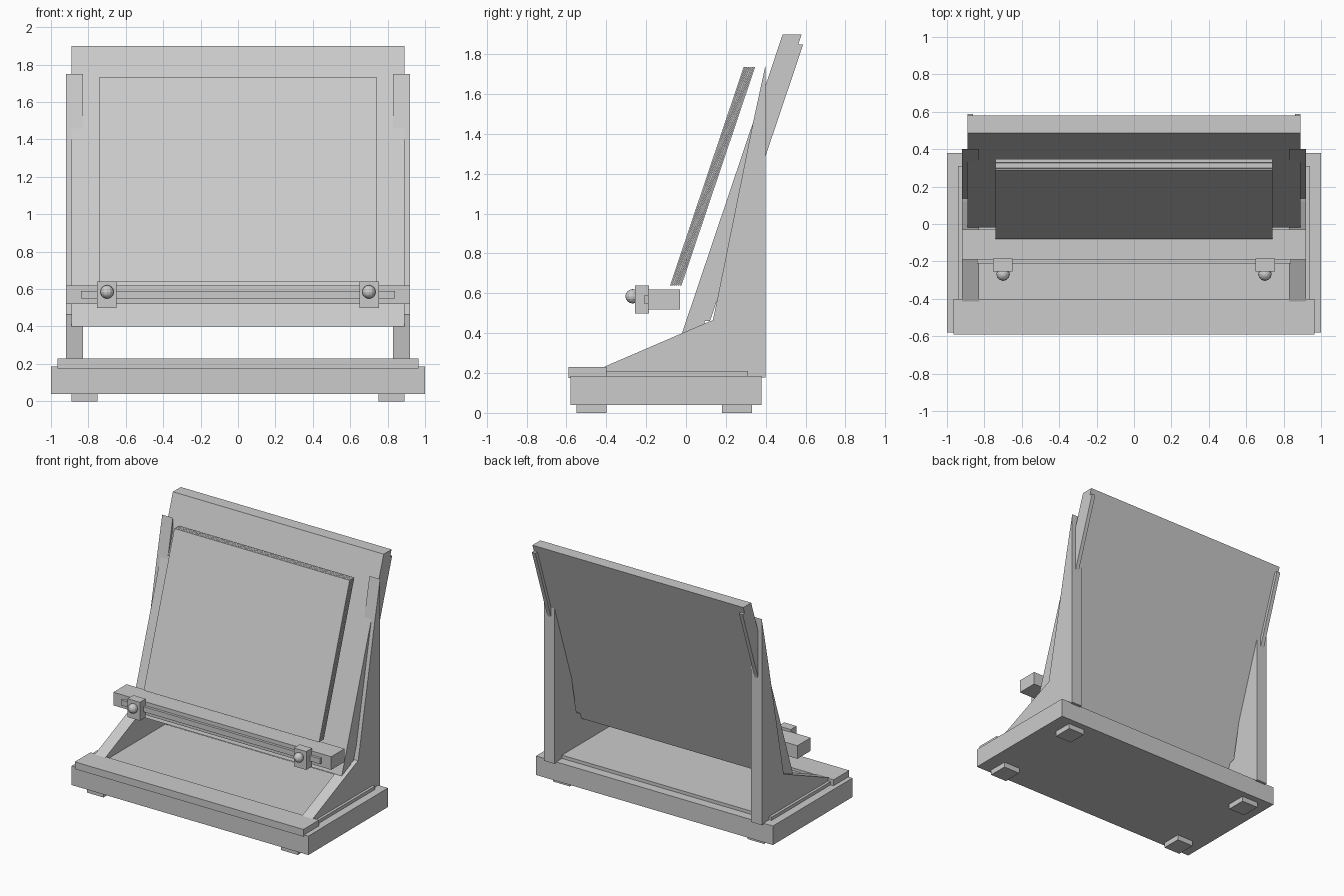
import bpy, bmesh
from mathutils import Vector

cube = bpy.data.objects.get("Cube")
if cube:
    bpy.data.objects.remove(cube)

# Single light grey finish
grey = bpy.data.materials.new("light_grey")
grey.use_nodes = True
colour = (0.6, 0.6, 0.6, 1)
grey.diffuse_color = colour
grey.node_tree.nodes["Principled BSDF"].inputs["Base Color"].default_value = colour


def finish(name, bm):
    bmesh.ops.recalc_face_normals(bm, faces=bm.faces)
    mesh = bpy.data.meshes.new(name)
    bm.to_mesh(mesh)
    bm.free()
    mesh.materials.append(grey)
    obj = bpy.data.objects.new(name, mesh)
    bpy.context.collection.objects.link(obj)
    return obj


def prism(name, x0, x1, profile):
    """Extrude a (y, z) side profile from x0 to x1."""
    bm = bmesh.new()
    face = bm.faces.new([bm.verts.new((x0, y, z)) for y, z in profile])
    out = bmesh.ops.extrude_face_region(bm, geom=[face])
    verts = [v for v in out["geom"] if isinstance(v, bmesh.types.BMVert)]
    bmesh.ops.translate(bm, verts=verts, vec=Vector((x1 - x0, 0, 0)))
    return finish(name, bm)


def box(name, x0, x1, y0, y1, z0, z1):
    return prism(name, x0, x1, [(y0, z0), (y1, z0), (y1, z1), (y0, z1)])


def leaning(name, x0, x1, y0, z0, z1, depth):
    """Slab with level ends, leaning back at the easel angle."""
    y1 = y0 + (z1 - z0) * LEAN
    return prism(name, x0, x1, [(y0, z0), (y0 + depth, z0), (y1 + depth, z1), (y1, z1)])


LEAN = 0.337

# Base, floor plate and front lip
box("base", -1, 1, -0.58, 0.38, 0.04, 0.185)
box("floor_plate", -0.94, 0.94, -0.42, 0.31, 0.18, 0.21)
box("front_lip", -0.965, 0.965, -0.59, -0.40, 0.175, 0.23)

# Leaning back board and the stack of sheets in front of it
leaning("back_board", -0.89, 0.89, -0.02, 0.40, 1.90, 0.095)
for i in range(6):
    leaning(f"sheet_{i + 1}", -0.74, 0.74, -0.08 + i * 0.0098, 0.64, 1.735, 0.0085)

# Ledge with its sliding rail
box("ledge", -0.92, 0.92, -0.19, -0.03, 0.52, 0.62)
box("ledge_rail", -0.84, 0.84, -0.21, -0.185, 0.55, 0.59)

support = [(-0.43, 0.2), (-0.43, 0.223), (0.12, 0.46), (0.135, 0.465),
           (0.155, 0.56), (0.335, 1.45), (0.40, 1.75), (0.40, 0.178), (0.3, 0.178)]

for side, s in (("right", -1), ("left", 1)):
    # Upright support and the strip behind the board
    prism(f"{side}_support", s * 0.83, s * 0.92, support)
    leaning(f"{side}_back_strip", s * 0.86, s * 0.89, 0.095, 0.46, 1.85, 0.025)
    # Feet
    for place, y in (("front", -0.55), ("back", 0.18)):
        box(f"{place}_{side}_foot", s * 0.75, s * 0.89, y, y + 0.15, 0, 0.045)
    # Clamp block and round knob
    box(f"{side}_clamp", s * 0.65, s * 0.755, -0.255, -0.185, 0.50, 0.64)
    bm = bmesh.new()
    bmesh.ops.create_uvsphere(bm, u_segments=12, v_segments=8, radius=0.036)
    bmesh.ops.translate(bm, verts=bm.verts, vec=Vector((s * 0.70, -0.268, 0.585)))
    finish(f"{side}_knob", bm)
